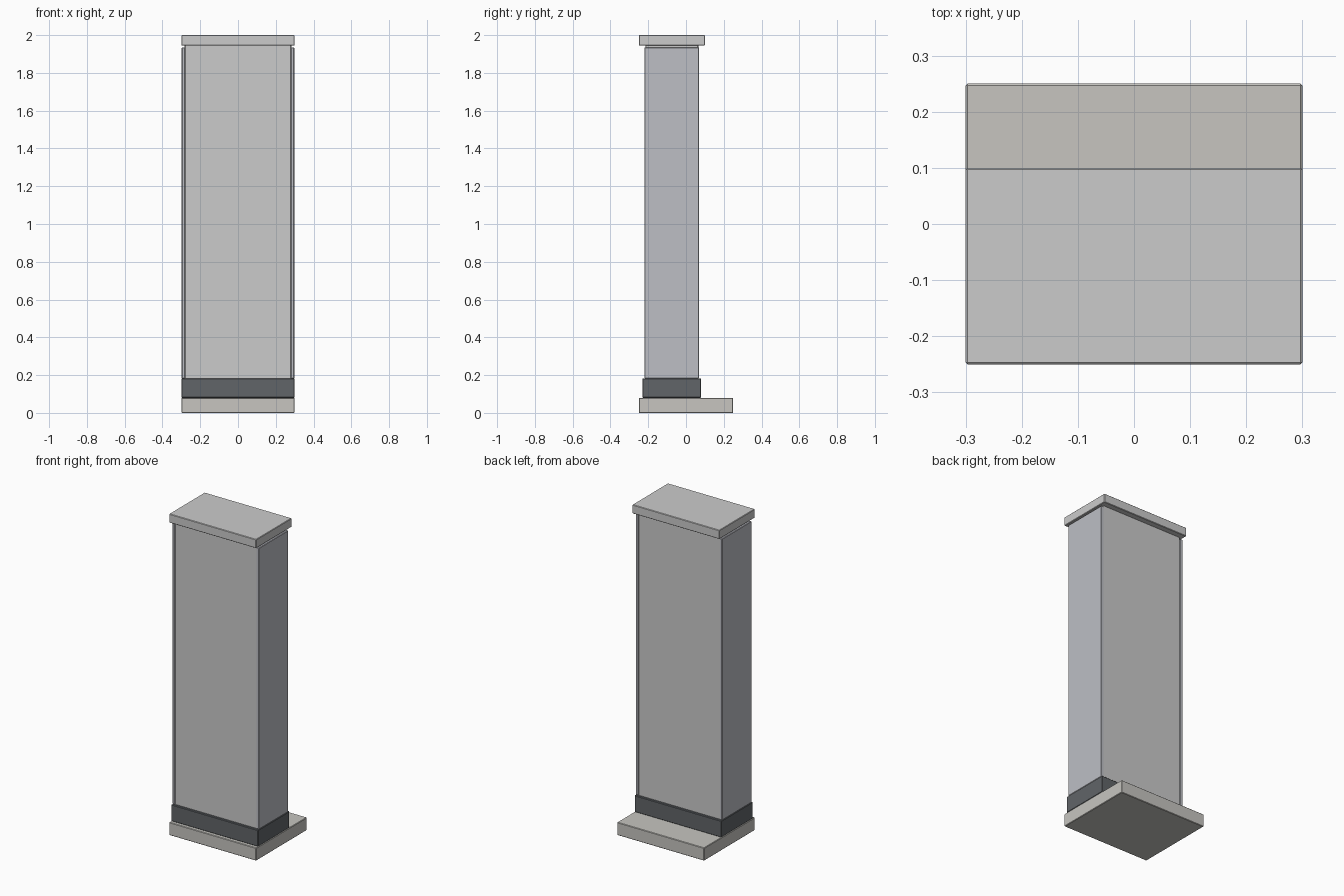
import bpy

if "Cube" in bpy.data.objects:
    bpy.data.objects.remove(bpy.data.objects["Cube"])

AXIS_Y = -0.075  # centre line of the cabinet, set forward on its base


def material(name, rgb):
    mat = bpy.data.materials.new(name)
    mat.diffuse_color = (*rgb, 1)
    mat.use_nodes = True
    mat.node_tree.nodes["Principled BSDF"].inputs["Base Color"].default_value = mat.diffuse_color
    return mat


def box(name, x, y, z, mat=None, bevel=0.003):
    """Box from (min, max) pairs with small chamfered edges."""
    bpy.ops.mesh.primitive_cube_add(
        size=1, location=[(a + b) / 2 for a, b in (x, y, z)])
    ob = bpy.context.object
    ob.name = name
    ob.scale = [b - a for a, b in (x, y, z)]
    bpy.ops.object.transform_apply(location=False, rotation=False, scale=True)
    mod = ob.modifiers.new("edge_chamfer", "BEVEL")
    mod.width = bevel
    mod.segments = 1
    if mat:
        ob.data.materials.append(mat)
    return ob


def span(half, centre=0.0):
    return (centre - half, centre + half)


stone = material("pale_stone", (0.57, 0.56, 0.53))
dark = material("dark_plinth", (0.12, 0.13, 0.14))
side = material("side_metal", (0.51, 0.52, 0.56))

# Floor slab and dark plinth
box("base_slab", span(0.3), span(0.25), (0, 0.08), stone)
box("plinth", span(0.299), span(0.155, AXIS_Y), (0.08, 0.183), dark)

# Main body with a side panel on each end
box("body", span(0.282), span(0.14, AXIS_Y), (0.18, 1.947))
for label, sign in (("left", -1), ("right", 1)):
    x = sorted((sign * 0.28, sign * 0.298))
    box(label + "_side_panel", x, span(0.145, AXIS_Y), (0.183, 1.935), side)

# Overhanging cap
box("top_cap", span(0.3), span(0.175, AXIS_Y), (1.945, 2.0))
